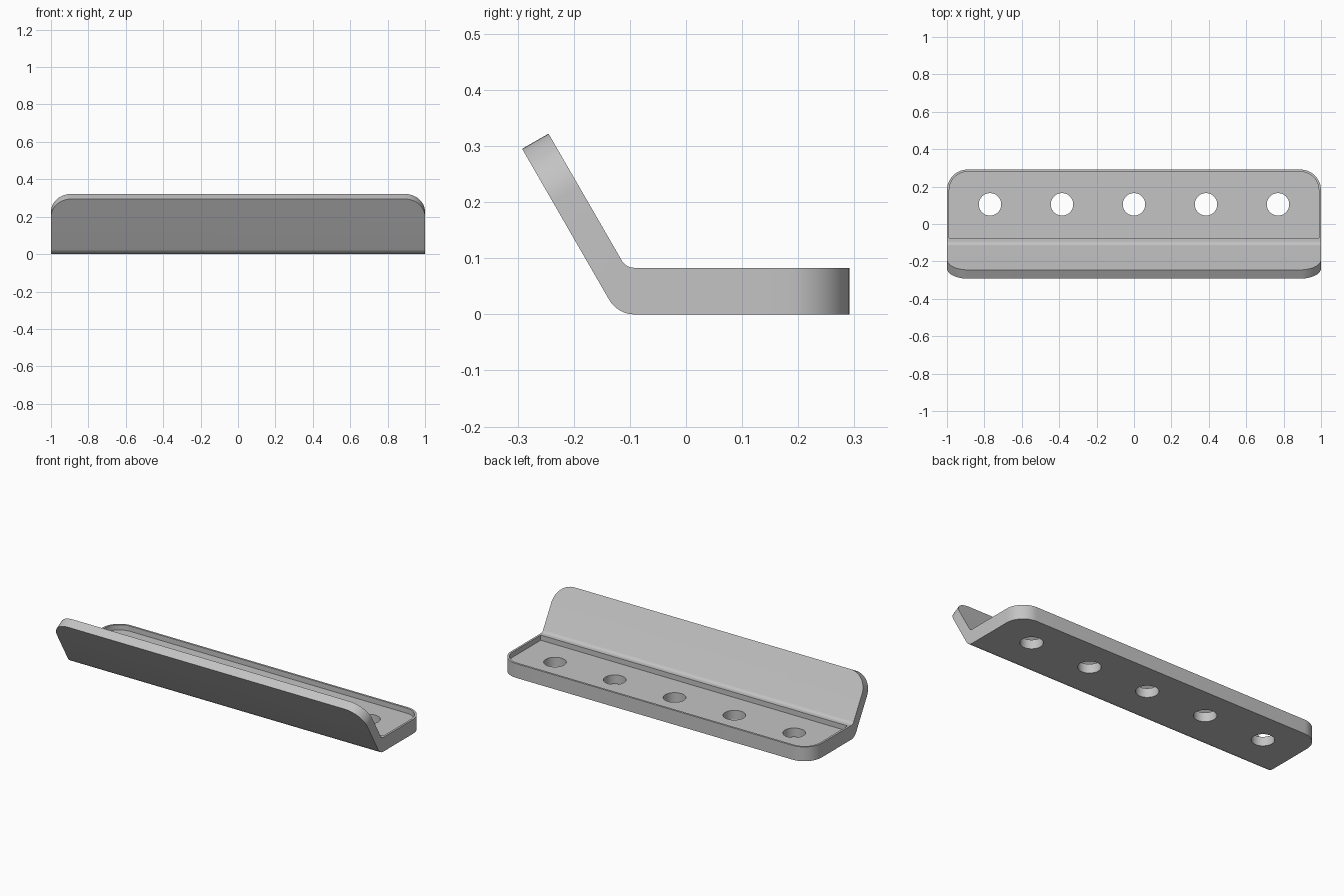
import bpy
import bmesh
import math
from mathutils import Vector

if "Cube" in bpy.data.objects:
    bpy.data.objects.remove(bpy.data.objects["Cube"], do_unlink=True)

THICK = 0.083
BACK = 0.291
CORNER = 0.11
RIM = 0.012
FLOOR = 0.053


def fillet(before, corner, after, radius, steps=10):
    """Points of an arc rounding a profile corner."""
    c = Vector(corner)
    a = (Vector(before) - c).normalized()
    b = (Vector(after) - c).normalized()
    half = math.acos(a.dot(b)) / 2
    centre = c + (a + b).normalized() * (radius / math.sin(half))
    start = c + a * (radius / math.tan(half)) - centre
    end = c + b * (radius / math.tan(half)) - centre
    return [centre + start.lerp(end, i / steps).normalized() * radius
            for i in range(steps + 1)]


def extrude_x(name, profile, half_width, rounded, radius):
    """Extrude a (y, z) profile along x and round the end edges picked by a rule."""
    bm = bmesh.new()
    face = bm.faces.new([bm.verts.new((-half_width, p[0], p[1])) for p in profile])
    out = bmesh.ops.extrude_face_region(bm, geom=[face], use_keep_orig=True)
    verts = [v for v in out["geom"] if isinstance(v, bmesh.types.BMVert)]
    bmesh.ops.translate(bm, verts=verts, vec=(2 * half_width, 0, 0))
    bmesh.ops.recalc_face_normals(bm, faces=bm.faces)
    edges = [e for e in bm.edges
             if abs(e.verts[0].co.x - e.verts[1].co.x) < 1e-5
             and rounded((e.verts[0].co + e.verts[1].co) / 2)]
    bmesh.ops.bevel(bm, geom=edges, offset=radius, offset_type='OFFSET',
                    segments=14, profile=0.5, affect='EDGES')
    mesh = bpy.data.meshes.new(name)
    bm.to_mesh(mesh)
    bm.free()
    obj = bpy.data.objects.new(name, mesh)
    bpy.context.collection.objects.link(obj)
    return obj


def cut(target, cutter):
    """Subtract a cutter and discard it."""
    cutter.hide_render = True
    mod = target.modifiers.new("cut", 'BOOLEAN')
    mod.operation = 'DIFFERENCE'
    mod.solver = 'EXACT'
    mod.object = cutter
    bpy.context.view_layer.objects.active = target
    bpy.ops.object.modifier_apply(modifier=mod.name)
    bpy.data.objects.remove(cutter, do_unlink=True)


# Bent plate: flat base with a flange leaning forward
tip_out, tip_in = (-0.292, 0.295), (-0.245, 0.322)
bend_out, bend_in = (-0.122, 0), (-0.107, THICK)
base_low, base_high = (BACK, 0), (BACK, THICK)
profile = [base_low, base_high]
profile += fillet(base_high, bend_in, tip_in, 0.025)
profile += [tip_in, tip_out]
profile += fillet(tip_out, bend_out, base_low, 0.052)
bracket = extrude_x("angled_bracket", profile, 1.0,
                    lambda m: m.y > BACK - 0.01 or m.z > 0.305, CORNER)

# Shallow recess in the base, rounded at the back
front, back = -0.075, BACK - RIM
recess = extrude_x("recess_cutter",
                   [(front, FLOOR), (back, FLOOR), (back, 0.15), (front, 0.15)],
                   1.0 - RIM, lambda m: m.y > back - 0.01, CORNER - RIM)
cut(bracket, recess)

# Row of five screw holes
for i in range(-2, 3):
    bpy.ops.mesh.primitive_cylinder_add(vertices=48, radius=0.06, depth=0.4,
                                        location=(i * 0.385, 0.105, 0))
    cut(bracket, bpy.context.object)

# Plain grey metal
grey = bpy.data.materials.new("grey_metal")
grey.use_nodes = True
colour = (0.55, 0.55, 0.55, 1)
grey.diffuse_color = colour
grey.node_tree.nodes["Principled BSDF"].inputs["Base Color"].default_value = colour
bracket.data.materials.clear()
bracket.data.materials.append(grey)

bpy.ops.object.select_all(action='DESELECT')
bracket.select_set(True)
bpy.context.view_layer.objects.active = bracket
bpy.ops.object.shade_smooth_by_angle(angle=math.radians(30))
